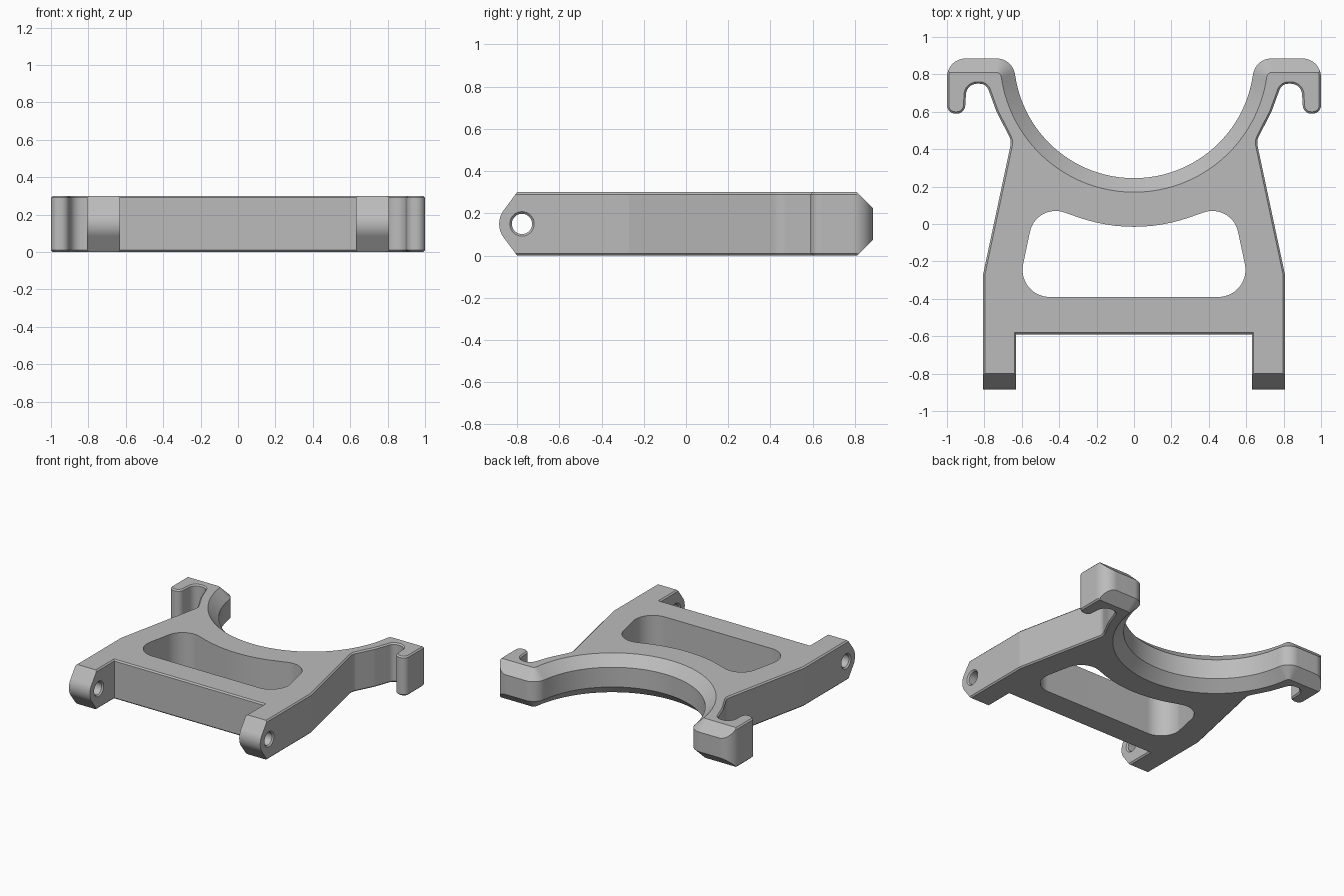
import bpy, bmesh, math
from mathutils import Vector

cube = bpy.data.objects.get("Cube")
if cube:
    bpy.data.objects.remove(cube, do_unlink=True)

THICK = 0.30
CRADLE = Vector((0, 0.887))      # centre of the round cradle
BACK_FLAT = 0.81                 # where the sloped back edge starts


def arc(radius, sweep, steps):
    """Points of a cradle-centred arc from its lowest point outwards."""
    angles = [math.radians(sweep) * i / steps for i in range(steps + 1)]
    return [(radius * math.sin(a), CRADLE.y - radius * math.cos(a), 0) for a in angles]


def fillet(corners):
    """Open path of (x, y, radius) corners, rounded with short segments."""
    path = []
    for i, (x, y, r) in enumerate(corners):
        p = Vector((x, y))
        if r == 0:
            path.append(p)
            continue
        a = (Vector(corners[i - 1][:2]) - p).normalized()
        b = (Vector(corners[i + 1][:2]) - p).normalized()
        turn = math.pi - a.angle(b)
        start = p + a * r * math.tan(turn / 2)
        centre = p + (a + b).normalized() * r / math.cos(turn / 2)
        spin = math.copysign(turn, b.x * a.y - b.y * a.x)
        steps = max(2, math.ceil(turn / math.radians(7.5)))
        for k in range(steps + 1):
            v = start - centre
            c, s = math.cos(spin * k / steps), math.sin(spin * k / steps)
            path.append(centre + Vector((c * v.x - s * v.y, s * v.x + c * v.y)))
    return path


def mirrored(half):
    """Close a half outline by mirroring it across x = 0."""
    return half + [Vector((-p.x, p.y)) for p in reversed(half) if p.x > 1e-6]


def loft(name, stacks, helper=True):
    """Solid from one or more stacks of matching rings, capped at both ends."""
    bm = bmesh.new()
    for rings in stacks:
        loops = [[bm.verts.new(p) for p in ring] for ring in rings]
        n = len(loops[0])
        for low, high in zip(loops, loops[1:]):
            for i in range(n):
                j = (i + 1) % n
                bm.faces.new((low[i], low[j], high[j], high[i]))
        bm.faces.new(loops[0])
        bm.faces.new(loops[-1])
    bmesh.ops.remove_doubles(bm, verts=bm.verts, dist=1e-5)
    bmesh.ops.recalc_face_normals(bm, faces=bm.faces)
    mesh = bpy.data.meshes.new(name)
    bm.to_mesh(mesh)
    bm.free()
    obj = bpy.data.objects.new(name, mesh)
    bpy.context.collection.objects.link(obj)
    obj.hide_render = helper
    return obj


# Bracket outline: cradle, back edge, hook, waist, leg, front pocket
outline = mirrored(fillet(arc(0.642, 81.4, 24) + [
    (0.649, 0.885, 0.1), (1, 0.885, 0.1), (1, 0.59, 0.045), (0.905, 0.59, 0.045),
    (0.895, 0.75, 0.06), (0.79, 0.75, 0.05), (0.735, 0.60, 0.15), (0.655, 0.445, 0.08),
    (0.807, -0.27, 0), (0.807, -0.95, 0), (0.63, -0.95, 0), (0.63, -0.59, 0)]))


def inset(i):
    """Edge point on the flat face, with the height its chamfer takes up."""
    p, before, after = outline[i], outline[i - 1], outline[(i + 1) % len(outline)]
    if abs(p.x) > 0.8 and p.y > BACK_FLAT + 0.01:
        return Vector((max(-0.99, min(0.99, p.x)), BACK_FLAT)), p.y - BACK_FLAT
    t1, t2 = (p - before).normalized(), (after - p).normalized()
    n1, n2 = Vector((t1.y, -t1.x)), Vector((t2.y, -t2.x))
    depth = 0.075 if (p - CRADLE).length < 0.76 else 0.01
    return p + (n1 + n2) * depth / (1 + n1.dot(n2)), depth


edge = [inset(i) for i in range(len(outline))]
bracket = loft("bracket", [[
    [(q.x, q.y, 0) for q, d in edge],
    [(p.x, p.y, d) for p, (q, d) in zip(outline, edge)],
    [(p.x, p.y, THICK - d) for p, (q, d) in zip(outline, edge)],
    [(q.x, q.y, THICK) for q, d in edge]]], helper=False)

# Window cutter
window = mirrored(fillet(arc(0.902, 19.4, 6) + [
    (0.523, 0.115, 0.14), (0.63, -0.39, 0.145), (0, -0.39, 0)]))
window_cutter = loft("window_cutter", [[[(p.x, p.y, z) for p in window] for z in (-0.1, 0.4)]])

# Side profile that rounds the leg ends
PIN_Y, PIN_Z = -0.777, THICK / 2
nose = [(1, -0.05), (1, 0.35), (-0.763, 0.35)]
for k in range(13):
    a = math.radians(143.4 + 73.2 * k / 12)
    nose.append((PIN_Y + 0.108 * math.cos(a), PIN_Z + 0.108 * math.sin(a)))
nose.append((-0.763, -0.05))
leg_end_profile = loft("leg_end_profile", [[[(x, y, z) for y, z in nose] for x in (-1.2, 1.2)]])


# Countersunk pin holes through both legs
def circle(x, r, sides=56):
    steps = [math.tau * k / sides for k in range(sides)]
    return [(x, PIN_Y + r * math.cos(a), PIN_Z + r * math.sin(a)) for a in steps]


bore = ((0.61, 0.078), (0.64, 0.048), (0.797, 0.048), (0.827, 0.078))
pin_hole_cutter = loft("pin_hole_cutter",
                       [[circle(side * x, r) for x, r in bore] for side in (-1, 1)])

for cutter, operation in ((leg_end_profile, 'INTERSECT'), (window_cutter, 'DIFFERENCE'),
                          (pin_hole_cutter, 'DIFFERENCE')):
    mod = bracket.modifiers.new(cutter.name, 'BOOLEAN')
    mod.operation, mod.object, mod.solver = operation, cutter, 'EXACT'

# Apply the cuts and drop the cutters
bpy.context.view_layer.objects.active = bracket
bracket.select_set(True)
for mod in list(bracket.modifiers):
    cutter = mod.object
    bpy.ops.object.modifier_apply(modifier=mod.name)
    bpy.data.objects.remove(cutter, do_unlink=True)

# Plain grey finish, smooth curves with crisp edges
grey = bpy.data.materials.new("plain grey")
grey.use_nodes = True
colour = (0.5, 0.5, 0.5, 1)
grey.diffuse_color = colour
grey.node_tree.nodes["Principled BSDF"].inputs["Base Color"].default_value = colour
bracket.data.materials.clear()
bracket.data.materials.append(grey)
for poly in bracket.data.polygons:
    poly.material_index = 0
bpy.ops.object.shade_smooth_by_angle(angle=math.radians(11))
weighted = bracket.modifiers.new("even shading", 'WEIGHTED_NORMAL')
weighted.keep_sharp = True
